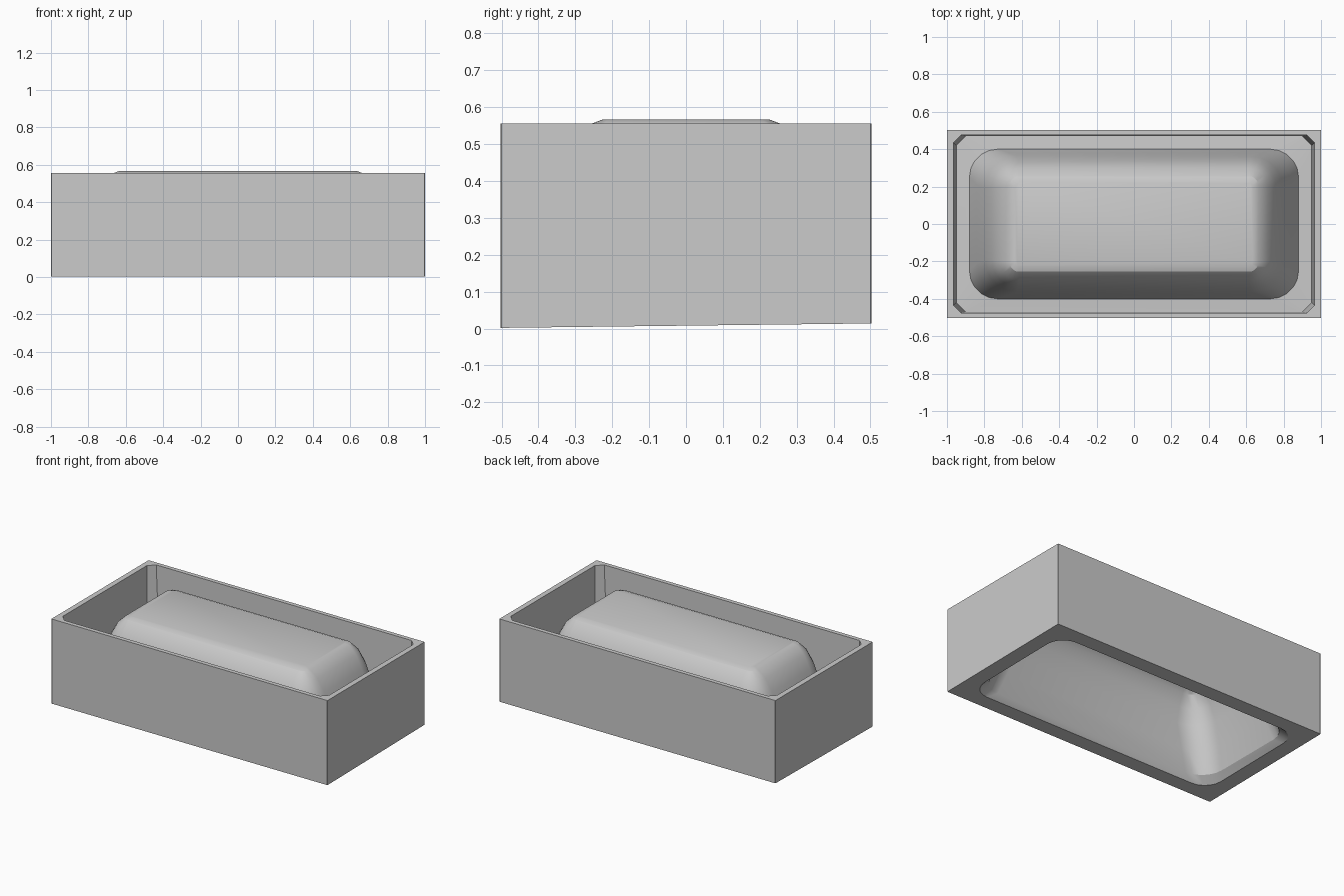
import bpy, bmesh, math

if "Cube" in bpy.data.objects:
    bpy.data.objects.remove(bpy.data.objects["Cube"])


def ring_points(hx, hy, r, z, seg):
    """Rounded rectangle; seg=1 gives chamfered corners."""
    pts = []
    for k, (sx, sy) in enumerate([(1, 1), (-1, 1), (-1, -1), (1, -1)]):
        for i in range(seg + 1):
            a = math.radians(90 * k + 90 * i / seg)
            pts.append((sx * (hx - r) + r * math.cos(a),
                        sy * (hy - r) + r * math.sin(a), z))
    return pts


def loft(name, rings, seg, loop=False, cap_ends=False):
    bm = bmesh.new()
    rows = [[bm.verts.new(p) for p in ring_points(*r, seg)] for r in rings]
    pairs = list(zip(rows, rows[1:]))
    if loop:
        pairs.append((rows[-1], rows[0]))
    n = len(rows[0])
    for a, b in pairs:
        for i in range(n):
            j = (i + 1) % n
            bm.faces.new((a[i], a[j], b[j], b[i]))
    if cap_ends:
        bm.faces.new(rows[0])
        bm.faces.new(rows[-1])
    # the rim underside leans very slightly from front to back
    for v in bm.verts:
        if v.co.z < 0.02:
            v.co.z += 0.012 * v.co.y
    bmesh.ops.recalc_face_normals(bm, faces=bm.faces[:])
    me = bpy.data.meshes.new(name)
    bm.to_mesh(me)
    bm.free()
    ob = bpy.data.objects.new(name, me)
    bpy.context.collection.objects.link(ob)
    return ob


# outer skirt: thin box wall with chamfered inner corners
loft("skirt", [
    (1.0, 0.503, 0.003, 0.008),
    (1.0, 0.503, 0.003, 0.556),
    (0.965, 0.475, 0.04, 0.556),
    (0.95, 0.47, 0.05, 0.04),
    (0.95, 0.47, 0.05, 0.008),
], 1, loop=True)

# basin: top of the dome, down to the rim, then back up inside the hollow
basin = loft("basin", [
    (0.635, 0.225, 0.03, 0.567),
    (0.665, 0.255, 0.05, 0.556),
    (0.715, 0.300, 0.10, 0.510),
    (0.760, 0.335, 0.14, 0.430),
    (0.795, 0.362, 0.17, 0.330),
    (0.840, 0.380, 0.17, 0.180),
    (0.880, 0.400, 0.15, 0.045),
    (0.955, 0.472, 0.05, 0.040),
    (0.955, 0.472, 0.05, 0.008),
    (0.900, 0.405, 0.12, 0.008),
    (0.865, 0.385, 0.15, 0.045),
    (0.823, 0.362, 0.16, 0.180),
    (0.778, 0.345, 0.16, 0.325),
    (0.742, 0.318, 0.13, 0.420),
    (0.700, 0.285, 0.09, 0.495),
    (0.650, 0.240, 0.05, 0.536),
    (0.620, 0.210, 0.03, 0.547),
], 5, cap_ends=True)

# smooth the rounded dome, keep the rim edges sharp
bpy.context.view_layer.objects.active = basin
basin.select_set(True)
bpy.ops.object.shade_smooth_by_angle(angle=math.radians(25))
